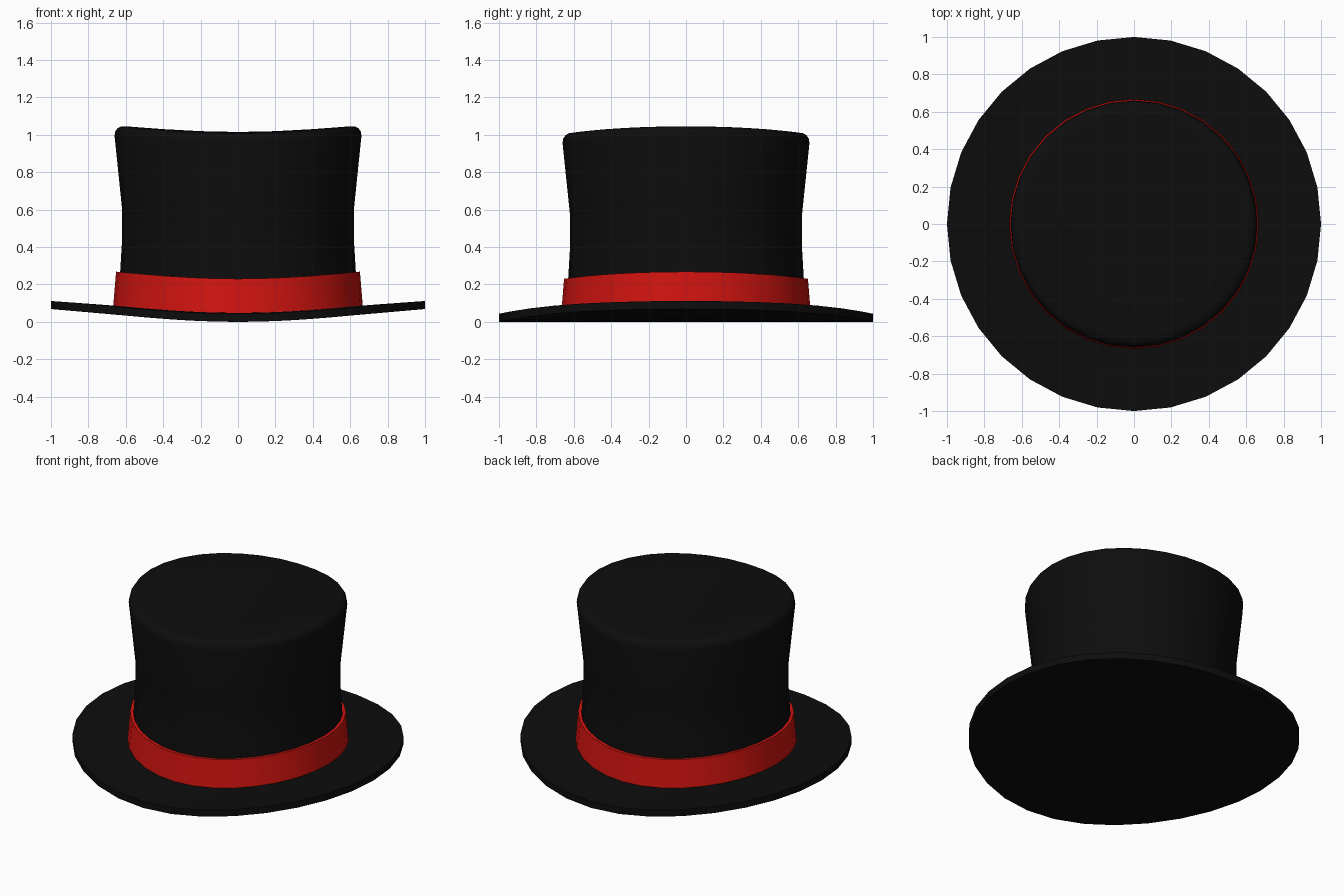
import bpy
import bmesh
from math import cos, sin, pi

if "Cube" in bpy.data.objects:
    bpy.data.objects.remove(bpy.data.objects["Cube"])

SIDES = 32


def bend(x):
    # sides of the hat curl upward along x
    return 0.041 * (1 - cos(2.3 * x))


def material(name, color):
    m = bpy.data.materials.new(name)
    m.diffuse_color = (*color, 1)
    m.use_nodes = True
    m.node_tree.nodes["Principled BSDF"].inputs["Base Color"].default_value = m.diffuse_color
    return m


def lathe(name, profile, mat, closed=False):
    """Spin (radius, z) points around z, then curl the sides up."""
    bm = bmesh.new()
    rings = []
    for r, z in profile:
        if r == 0:
            rings.append([bm.verts.new((0, 0, z))] * SIDES)
            continue
        ring = []
        for i in range(SIDES):
            a = 2 * pi * i / SIDES
            x, y = r * cos(a), r * sin(a)
            ring.append(bm.verts.new((x, y, z + bend(x))))
        rings.append(ring)
    pairs = list(zip(rings, rings[1:]))
    if closed:
        pairs.append((rings[-1], rings[0]))
    for lo, hi in pairs:
        for i in range(SIDES):
            j = (i + 1) % SIDES
            quad = [lo[i], lo[j], hi[j], hi[i]]
            bm.faces.new(list(dict.fromkeys(quad)))
    bmesh.ops.recalc_face_normals(bm, faces=bm.faces)
    mesh = bpy.data.meshes.new(name)
    bm.to_mesh(mesh)
    bm.free()
    mesh.materials.append(mat)
    obj = bpy.data.objects.new(name, mesh)
    bpy.context.collection.objects.link(obj)
    bpy.ops.object.select_all(action='DESELECT')
    obj.select_set(True)
    bpy.context.view_layer.objects.active = obj
    bpy.ops.object.shade_smooth_by_angle(angle=pi / 5)
    return obj


black = material("black_felt", (0.004, 0.004, 0.004))
red = material("red_ribbon", (0.65, 0.007, 0.005))

# brim and crown: underside, rim, brim top, flared wall, rounded top
lathe("crown_and_brim", [
    (0, 0), (0.33, 0), (0.66, 0), (1.0, 0),
    (1.0, 0.043), (0.8, 0.045), (0.64, 0.048),
    (0.63, 0.23), (0.62, 0.40), (0.62, 0.57),
    (0.66, 0.955), (0.657, 0.978), (0.645, 0.997), (0.627, 1.008),
    (0.60, 1.012), (0.4, 1.014), (0.2, 1.015), (0, 1.015),
], black)

# ribbon band around the base of the crown
lathe("hat_band", [
    (0.64, 0.046), (0.667, 0.046), (0.652, 0.23), (0.632, 0.23),
], red, closed=True)
